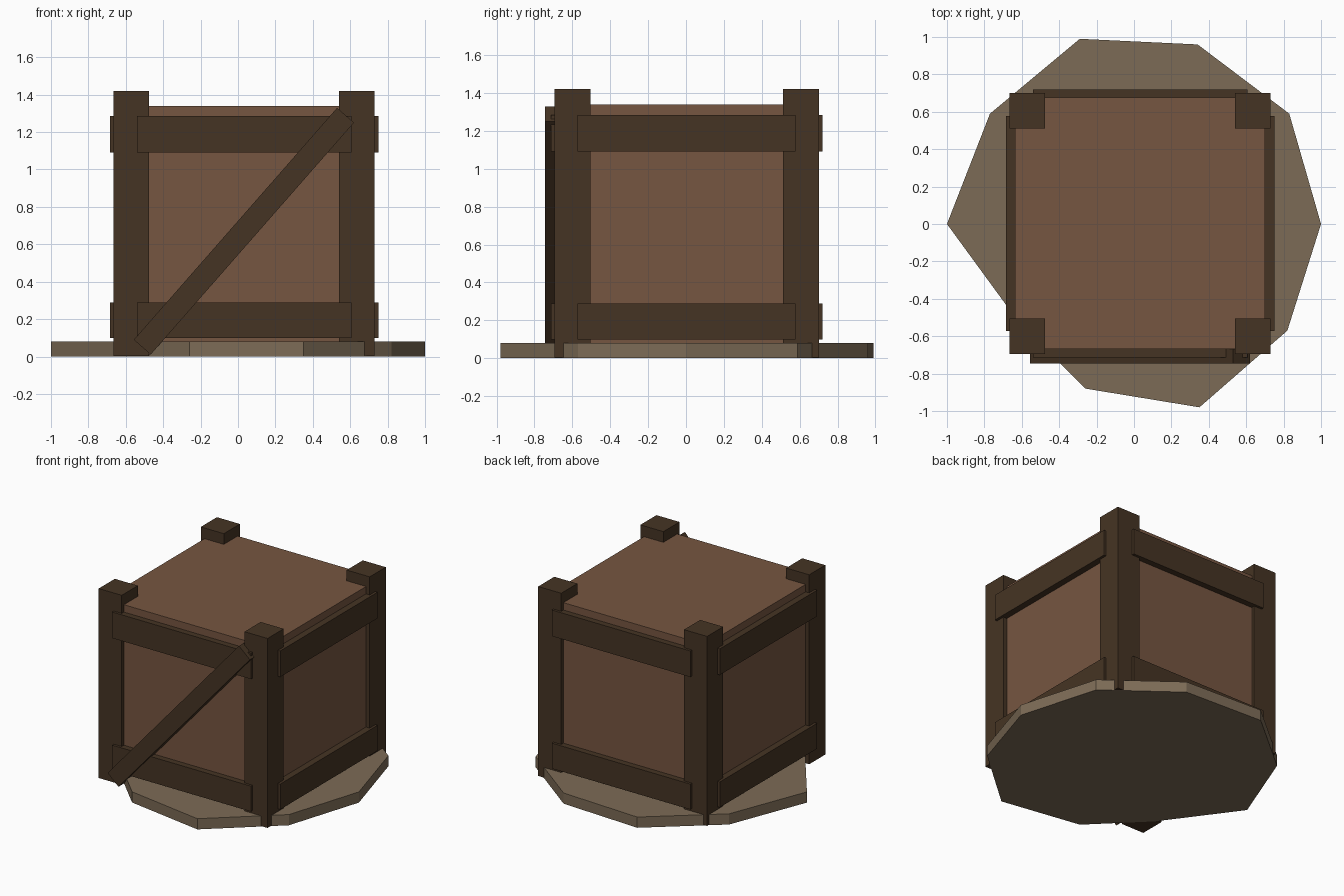
import bpy
import bmesh
import math

if "Cube" in bpy.data.objects:
    bpy.data.objects.remove(bpy.data.objects["Cube"])


def material(name, rgb):
    m = bpy.data.materials.new(name)
    m.diffuse_color = (*rgb, 1.0)
    m.use_nodes = True
    m.node_tree.nodes["Principled BSDF"].inputs["Base Color"].default_value = m.diffuse_color
    return m


PANEL = material("panel brown", (0.180, 0.092, 0.052))
FRAME = material("dark timber", (0.060, 0.034, 0.017))
STONE = material("dusty tan", (0.202, 0.147, 0.093))


def finish(name, bm, mat):
    me = bpy.data.meshes.new(name)
    bmesh.ops.recalc_face_normals(bm, faces=bm.faces)
    bm.to_mesh(me)
    bm.free()
    me.materials.append(mat)
    ob = bpy.data.objects.new(name, me)
    bpy.context.collection.objects.link(ob)
    return ob


def box(name, x, y, z, mat):
    """Box from (low, high) ranges, with its origin at its middle."""
    bm = bmesh.new()
    bmesh.ops.create_cube(bm, size=1)
    bmesh.ops.scale(bm, vec=(x[1] - x[0], y[1] - y[0], z[1] - z[0]), verts=bm.verts)
    ob = finish(name, bm, mat)
    ob.location = (sum(x) / 2, sum(y) / 2, sum(z) / 2)
    return ob


# Irregular ten-sided ground slab
outline = [(1, 0), (0.83, 0.59), (0.34, 0.96), (-0.29, 0.99), (-0.77, 0.59),
           (-1, 0), (-0.62, -0.52), (-0.26, -0.88), (0.35, -0.98), (0.82, -0.57)]
bm = bmesh.new()
bottom = bm.faces.new([bm.verts.new((x, y, 0)) for x, y in outline])
top = bmesh.ops.extrude_face_region(bm, geom=[bottom], use_keep_orig=True)["geom"]
bmesh.ops.translate(bm, vec=(0, 0, 0.08),
                    verts=[v for v in top if isinstance(v, bmesh.types.BMVert)])
finish("ground_slab", bm, STONE)

# Crate body
CX, CY = 0.033, 0.003
box("crate_body", (CX - 0.668, CX + 0.668), (CY - 0.672, CY + 0.672), (0.01, 1.34), PANEL)

# Corner posts
for sx, side in ((-1, "left"), (1, "right")):
    for sy, end in ((-1, "front"), (1, "back")):
        px, py = CX + sx * 0.603, CY + sy * 0.603
        box(f"post_{end}_{side}", (px - 0.095, px + 0.095), (py - 0.095, py + 0.095),
            (0.004, 1.42), FRAME)

# Horizontal rails, standing slightly proud of the posts
for level, z in (("lower", (0.10, 0.29)), ("upper", (1.09, 1.285))):
    for s, side, end in ((-1, "left", "front"), (1, "right", "back")):
        x, y = CX + s * 0.68, CY + s * 0.68
        box(f"{level}_rail_{side}", (x - 0.037, x + 0.037), (CY - 0.575, CY + 0.575), z, FRAME)
        box(f"{level}_rail_{end}", (CX - 0.573, CX + 0.573), (y - 0.037, y + 0.037), z, FRAME)

# Diagonal brace across the front
x0, z0, x1, z1 = -0.512, 0.05, 0.575, 1.29
half = math.hypot(x1 - x0, z1 - z0) / 2
brace = box("diagonal_brace", (-half, half), (-0.745, -0.668), (-0.06, 0.06), FRAME)
brace.location = ((x0 + x1) / 2, -0.7065, (z0 + z1) / 2)
brace.rotation_euler.y = -math.atan2(z1 - z0, x1 - x0)
